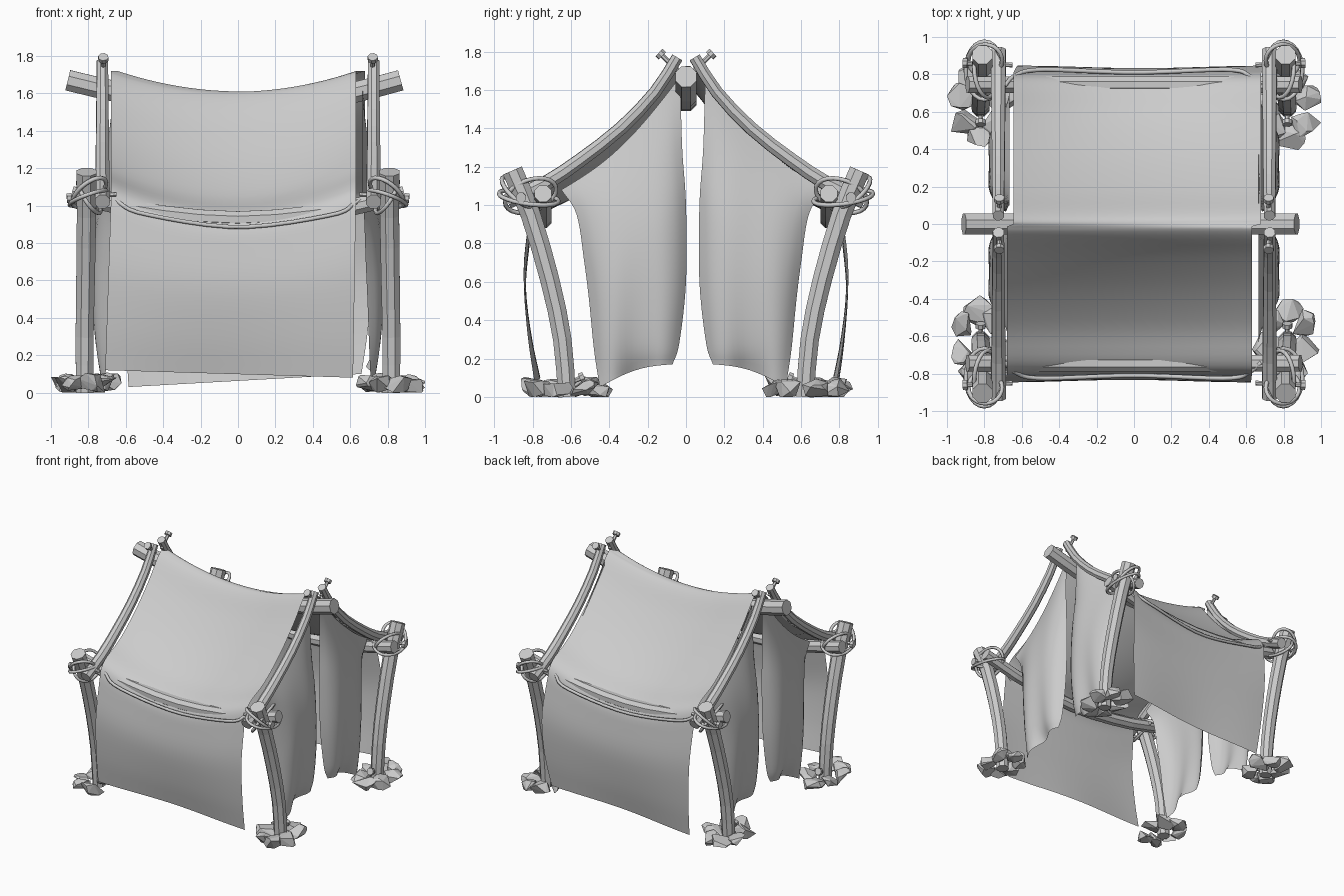
import bpy, bmesh, random
from math import sin, cos, pi
from mathutils import Vector

if "Cube" in bpy.data.objects:
    bpy.data.objects.remove(bpy.data.objects["Cube"])

random.seed(4)


def spline(pts, n):
    """n samples of a Catmull-Rom curve through the points."""
    p = [Vector(q) for q in pts]
    p = [2 * p[0] - p[1]] + p + [2 * p[-1] - p[-2]]
    out = []
    for k in range(n):
        s = k / (n - 1) * (len(p) - 3)
        i = min(int(s), len(p) - 4)
        t = s - i
        a, b, c, d = p[i:i + 4]
        out.append(0.5 * (2 * b + (c - a) * t + (2 * a - 5 * b + 4 * c - d) * t ** 2
                          + (3 * b - a - 3 * c + d) * t ** 3))
    return out


def finish(name, bm, smooth=False):
    if not smooth or "cord" in name or "lashing" in name:
        bmesh.ops.recalc_face_normals(bm, faces=list(bm.faces))
    for f in bm.faces:
        f.smooth = smooth
    me = bpy.data.meshes.new(name)
    bm.to_mesh(me)
    bm.free()
    ob = bpy.data.objects.new(name, me)
    bpy.context.collection.objects.link(ob)
    return ob


def tube(name, path, r0, r1=None, sides=8, closed=False, smooth=False):
    """Sweep a polygon along a path, with end caps unless closed."""
    r1 = r0 if r1 is None else r1
    bm = bmesh.new()
    n = len(path)
    rings = []
    side = None
    for i, p in enumerate(path):
        if closed:
            d = path[(i + 1) % n] - path[i - 1]
        else:
            d = path[min(i + 1, n - 1)] - path[max(i - 1, 0)]
        d.normalize()
        if side is None:
            side = d.orthogonal()
        side = (side - d * side.dot(d)).normalized()
        up = d.cross(side)
        r = r0 + (r1 - r0) * i / (n - 1)
        rings.append([bm.verts.new(p + r * (cos(a) * side + sin(a) * up))
                      for a in (2 * pi * (j + 0.5) / sides for j in range(sides))])
    for i in range(n if closed else n - 1):
        a, b = rings[i], rings[(i + 1) % n]
        for j in range(sides):
            k = (j + 1) % sides
            bm.faces.new((a[j], a[k], b[k], b[j]))
    if not closed:
        bm.faces.new(rings[0])
        bm.faces.new(rings[-1])
    return finish(name, bm, smooth)


def sheet(name, nu, nv, fn):
    """Smooth cloth grid from a function of u, v in 0..1."""
    bm = bmesh.new()
    g = [[bm.verts.new(fn(i / nu, j / nv)) for j in range(nv + 1)] for i in range(nu + 1)]
    for i in range(nu):
        for j in range(nv):
            bm.faces.new((g[i][j], g[i + 1][j], g[i + 1][j + 1], g[i][j + 1]))
    return finish(name, bm, True)


def loop(name, c, u, v):
    path = [Vector(c) + Vector(u) * cos(a) + Vector(v) * sin(a)
            for a in (2 * pi * k / 24 for k in range(24))]
    tube(name, path, 0.012, sides=6, closed=True, smooth=True)


def peg(name, a, b, r=0.013, head=0.028):
    """Wooden nail from a to b with its head at b."""
    a, b = Vector(a), Vector(b)
    d = (b - a).normalized()
    tube(name + "_shaft", [a, b], r, sides=6)
    tube(name + "_head", [b - d * 0.01, b + d * 0.015], head, sides=8)


def rock(name, c, size):
    """Angular flat stone: hull of a few random directions."""
    bm = bmesh.new()
    a = random.uniform(0, pi)
    tilt = random.uniform(-0.35, 0.35)
    for _ in range(14):
        q = Vector([random.uniform(-1, 1) for _ in range(3)]).normalized()
        x, y, z = q.x * size, q.y * size * 0.8, q.z * size * 0.55
        z += x * tilt
        x, y = x * cos(a) - y * sin(a), x * sin(a) + y * cos(a)
        bm.verts.new((max(-1, min(1, c[0] + x)), c[1] + y, max(0.0, c[2] + z)))
    bmesh.ops.convex_hull(bm, input=list(bm.verts))
    loose = [v for v in bm.verts if not v.link_faces]
    bmesh.ops.delete(bm, geom=loose, context='VERTS')
    finish(name, bm)


# Ridge pole
tube("ridge_pole", spline([(-0.91, 0, 1.67), (-0.5, 0, 1.58), (0, 0, 1.545),
                           (0.5, 0, 1.58), (0.87, 0, 1.67)], 11), 0.06)

for sy, end in ((-1, "front"), (1, "back")):
    # Eave pole and the cord that ties the cloth to it
    tube(end + "_eave_pole", spline([(-0.89, 0.745 * sy, 1.06), (-0.5, 0.745 * sy, 0.97),
                                     (0, 0.745 * sy, 0.925), (0.5, 0.745 * sy, 0.97),
                                     (0.89, 0.745 * sy, 1.06)], 11), 0.048)
    tube(end + "_eave_cord", spline([(-0.69, 0.74 * sy, 1.07), (-0.64, 0.79 * sy, 1.02),
                                     (-0.5, 0.825 * sy, 0.955), (0, 0.81 * sy, 0.885),
                                     (0.5, 0.825 * sy, 0.95), (0.62, 0.79 * sy, 1.01),
                                     (0.68, 0.74 * sy, 1.05)], 30), 0.012, sides=6, smooth=True)
    for sx, hand in ((-1, "left"), (1, "right")):
        tag = f"{end}_{hand}"
        # Bent corner post and sagging rafter
        tube(tag + "_post", spline([(0.82 * sx, 0.62 * sy, 0), (0.82 * sx, 0.645 * sy, 0.3),
                                    (0.815 * sx, 0.71 * sy, 0.61), (0.81 * sx, 0.81 * sy, 0.95),
                                    (0.81 * sx, 0.905 * sy, 1.18)], 9), 0.05, 0.058)
        tube(tag + "_rafter", spline([(0.725 * sx, 0.045 * sy, 1.77), (0.725 * sx, 0.16 * sy, 1.59),
                                      (0.725 * sx, 0.34 * sy, 1.40), (0.725 * sx, 0.55 * sy, 1.235),
                                      (0.725 * sx, 0.73 * sy, 1.115),
                                      (0.725 * sx, 0.93 * sy, 1.02)], 11), 0.032, 0.043)
        # Pegs
        peg(tag + "_top_peg", (0.72 * sx, 0.04 * sy, 1.7), (0.72 * sx, 0.13 * sy, 1.785))
        peg(tag + "_post_peg", (0.65 * sx, 0.85 * sy, 1.06), (0.9 * sx, 0.86 * sy, 1.04))
        peg(tag + "_foot_peg", (0.82 * sx, 0.66 * sy, 0.05), (0.82 * sx, 0.545 * sy, 0.1))
        # Rope lashings
        loop(tag + "_lashing_a", (0.795 * sx, 0.875 * sy, 1.07), (0.09 * sx, 0, -0.05),
             (0, 0.085 * sy, 0.06))
        loop(tag + "_lashing_b", (0.8 * sx, 0.82 * sy, 1.04), (0.1 * sx, 0, -0.035),
             (0, 0.155 * sy, 0.02))
        loop(tag + "_lashing_c", (0.795 * sx, 0.81 * sy, 1.05), (0.06 * sx, 0.03 * sy, 0.075),
             (0, 0.13 * sy, -0.05))
        # Rocks around the post foot
        for k in range(7):
            a = 2 * pi * k / 7 + 0.3
            rock(f"{tag}_rock_{k}", ((0.82 + 0.105 * cos(a)) * sx, (0.63 + 0.165 * sin(a)) * sy,
                                     0.035 + 0.02 * random.random()), random.uniform(0.085, 0.105))

# Cloth over the ridge, down both roof slopes and hanging as walls
HALF = [(0.06, 1.685), (0.18, 1.535), (0.36, 1.35), (0.56, 1.195), (0.73, 1.115),
        (0.795, 1.04), (0.82, 0.9), (0.84, 0.65), (0.815, 0.35), (0.775, 0.1)]
PROFILE = spline([(-y, z, 0) for y, z in reversed(HALF)] + [(0, 1.72, 0)]
                 + [(y, z, 0) for y, z in HALF], 81)


def roof(u, v):
    p = PROFILE[round(v * 80)]
    y, z = p.x, p.y
    k = 2 * u - 1
    low = max(0, min(1, (1.0 - z) / 0.9))
    if y < 0:
        xl, xr = -0.68 - 0.03 * low, 0.63 - 0.015 * low
        drop = 0.04 * low * (u - 0.5)
    else:
        xl, xr = -0.645 + 0.06 * low, 0.68 + 0.04 * sin(pi * low) - 0.02 * low
        drop = low * (0.07 - 0.07 * u)
    sag = (0.11 + 0.04 * min(1, abs(y) / 0.7)) * (1 - low) * (1 - k * k)
    y *= 1 - 0.02 * low * cos(pi * k)
    return (xl + (xr - xl) * u, y, z - sag - drop)


sheet("cloth_roof_and_walls", 24, 80, roof)

# Side curtains: inner and outer edges as (y, z) curves
INNER = spline([(0.03, 1.67, 0), (0.02, 1.3, 0), (0.0, 1.0, 0), (0.0, 0.6, 0),
                (0.035, 0.28, 0), (0.07, 0.17, 0)], 31)
OUTER = spline([(0.65, 1.08, 0), (0.57, 0.95, 0), (0.53, 0.7, 0), (0.505, 0.5, 0),
                (0.48, 0.25, 0), (0.45, 0.05, 0)], 31)
for sx, hand in ((-1, "left"), (1, "right")):
    for sy, end in ((-1, "front"), (1, "back")):
        def curtain(u, v, sx=sx, sy=sy):
            p = INNER[round(v * 30)].lerp(OUTER[round(v * 30)], u)
            z = p.y - 0.07 * sin(pi * u) * (1 - v) ** 3 + 0.03 * sin(pi * u) * v ** 4
            y = p.x + (0.07 if sy > 0 else 0.0)
            x = 0.665 + 0.045 * v + 0.1 * max(0, sin(pi * v)) * max(0, sin(pi * u)) ** 0.7
            x += 0.025 * v * sin(3 * pi * u)
            return (x * sx, y * sy, z)
        sheet(f"{end}_{hand}_curtain", 16, 30, curtain)
